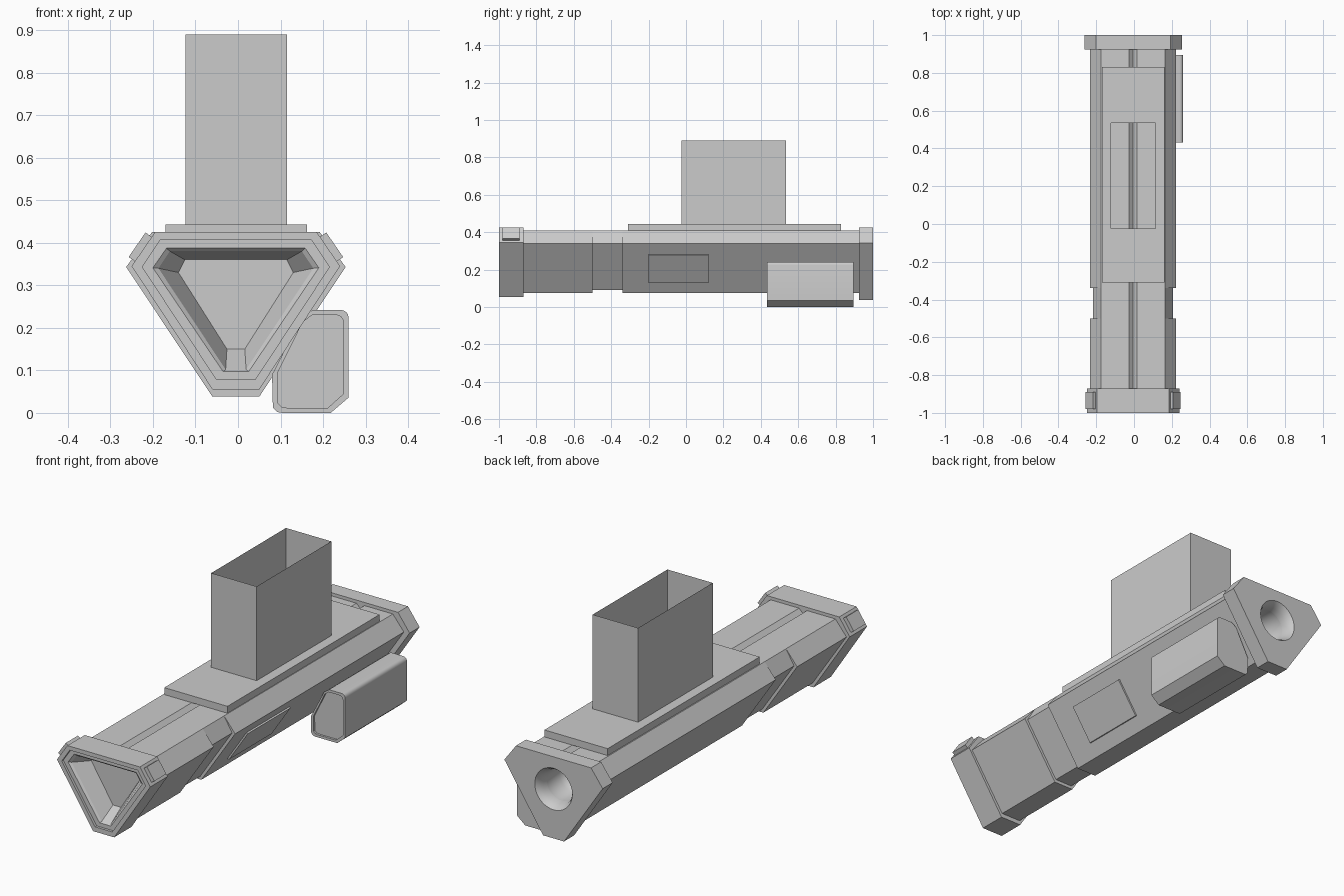
import bpy, bmesh
from math import cos, sin, radians, pi

if "Cube" in bpy.data.objects:
    bpy.data.objects.remove(bpy.data.objects["Cube"])

CX = -0.005  # the tube sits slightly left of the overall centre


def loft(name, loops, cap=True):
    """Bridge equal-length closed loops of 3D points, optionally capping the ends."""
    bm = bmesh.new()
    rings = [[bm.verts.new(p) for p in lp] for lp in loops]
    n = len(rings[0])
    for a, b in zip(rings, rings[1:]):
        for i in range(n):
            j = (i + 1) % n
            bm.faces.new((a[i], a[j], b[j], b[i]))
    if cap:
        bm.faces.new(rings[0])
        bm.faces.new(rings[-1])
    bmesh.ops.recalc_face_normals(bm, faces=bm.faces)
    me = bpy.data.meshes.new(name)
    bm.to_mesh(me)
    bm.free()
    ob = bpy.data.objects.new(name, me)
    bpy.context.collection.objects.link(ob)
    return ob


def mirrored(half, y):
    """Right half profile (x, z), bottom to top, mirrored about the tube axis."""
    full = half + [(-x, z) for x, z in reversed(half) if x > 0]
    return [(CX + x, y, z) for x, z in full]


def prism(name, pts, y0, y1):
    return loft(name, [[(x, y, z) for x, z in pts] for y in (y0, y1)])


def rect(x0, x1, y0, y1, z):
    return [(x0, y0, z), (x1, y0, z), (x1, y1, z), (x0, y1, z)]


# Tube body with V groove on top; a shallower waist near the front
body = [(0.051, 0.075), (0.228, 0.34), (0.17, 0.41), (0.021, 0.41), (0, 0.39)]
waist = [(0.045, 0.09), (0.212, 0.34), (0.17, 0.41), (0.021, 0.41), (0, 0.39)]
loft("tube_body", [mirrored(p, y) for p, y in (
    (body, -0.88), (body, -0.5), (waist, -0.5), (waist, -0.34), (body, -0.34))])
rear_body = loft("tube_body_rear", [mirrored(body, y) for y in (-0.34, 0.94)])

# Front cap with stepped rim and tapered recess
outer = [(0.055, 0.055), (0.245, 0.345), (0.19, 0.425)]
rim = [(0.045, 0.078), (0.22, 0.343), (0.178, 0.406)]
step = [(0.03, 0.097), (0.195, 0.341), (0.163, 0.387)]
mouth = [(0.024, 0.102), (0.182, 0.34), (0.155, 0.38)]
floor = [(0.021, 0.15), (0.135, 0.33), (0.12, 0.36)]
loft("front_cap", [mirrored(p, y) for p, y in (
    (outer, -0.87), (outer, -1), (rim, -1), (rim, -0.988),
    (step, -0.988), (mouth, -0.98), (floor, -0.9))])

# Rear cap
tail = [(0.055, 0.038), (0.258, 0.343), (0.197, 0.425)]
rear_cap = loft("rear_cap", [mirrored(tail, y) for y in (0.925, 1)])

# Flared round nozzle hole cut into the rear
N = 40
profile = [(0.106, 1.01), (0.097, 0.998), (0.088, 0.985), (0.081, 0.965),
           (0.077, 0.94), (0.074, 0.85), (0.06, 0.82), (0.035, 0.805)]
cutter = loft("nozzle_cutter", [
    [(CX + r * cos(2 * pi * i / N), y, 0.272 + r * sin(2 * pi * i / N)) for i in range(N)]
    for r, y in profile])
for f in cutter.data.polygons:
    f.use_smooth = len(f.vertices) == 4
cutter.hide_render = True
cutter.hide_set(True)
for ob in (rear_body, rear_cap):
    m = ob.modifiers.new("nozzle", 'BOOLEAN')
    m.operation = 'DIFFERENCE'
    m.object = cutter
    m.solver = 'EXACT'

# Small pads on the front cap chamfers
for side, label in ((1, "right"), (-1, "left")):
    pts = []
    for along, out in ((-0.035, -0.01), (0.035, -0.01), (0.035, 0.018), (-0.035, 0.018)):
        pts.append((CX + side * (0.2175 - 0.566 * along + 0.824 * out),
                    0.385 + 0.824 * along + 0.566 * out))
    prism("cap_pad_" + label, pts, -0.98, -0.89)

# Raised panel on the right slope
def slope(z, out):
    return (CX + 0.228 - (0.34 - z) * 0.668 + 0.832 * out, z - 0.555 * out)
prism("side_panel", [slope(0.13, -0.01), slope(0.28, -0.01),
                     slope(0.284, 0.008), slope(0.134, 0.008)], -0.2, 0.12)

# Top plate with the open thin-walled box rising from it
box = (-0.123, 0.115, -0.025, 0.535)
plate = (-0.17, 0.162, -0.31, 0.83)
loft("top_plate_and_box", [rect(*plate, 0.41), rect(*plate, 0.443),
                           rect(*box, 0.443), rect(*box, 0.89)], cap=False)

# Side pod hanging on the lower right, with recessed front face
pod = [(0.08, 0.09), (0.082, 0.012), (0.092, 0.002), (0.105, 0), (0.218, 0), (0.26, 0.036)]
pod += [(0.242 + 0.018 * cos(radians(a)), 0.224 + 0.018 * sin(radians(a)))
        for a in (0, 22.5, 45, 67.5, 90)]
pod += [(0.175, 0.242), (0.15, 0.225)]
inset = [(0.17 + (x - 0.17) * 0.86, 0.12 + (z - 0.12) * 0.9) for x, z in pod]
pod_ob = loft("side_pod", [[(x, y, z) for x, z in p] for p, y in (
    (pod, 0.895), (pod, 0.432), (inset, 0.432), (inset, 0.442))])
bpy.context.view_layer.objects.active = pod_ob
pod_ob.select_set(True)
bpy.ops.object.shade_smooth_by_angle(angle=radians(30))
